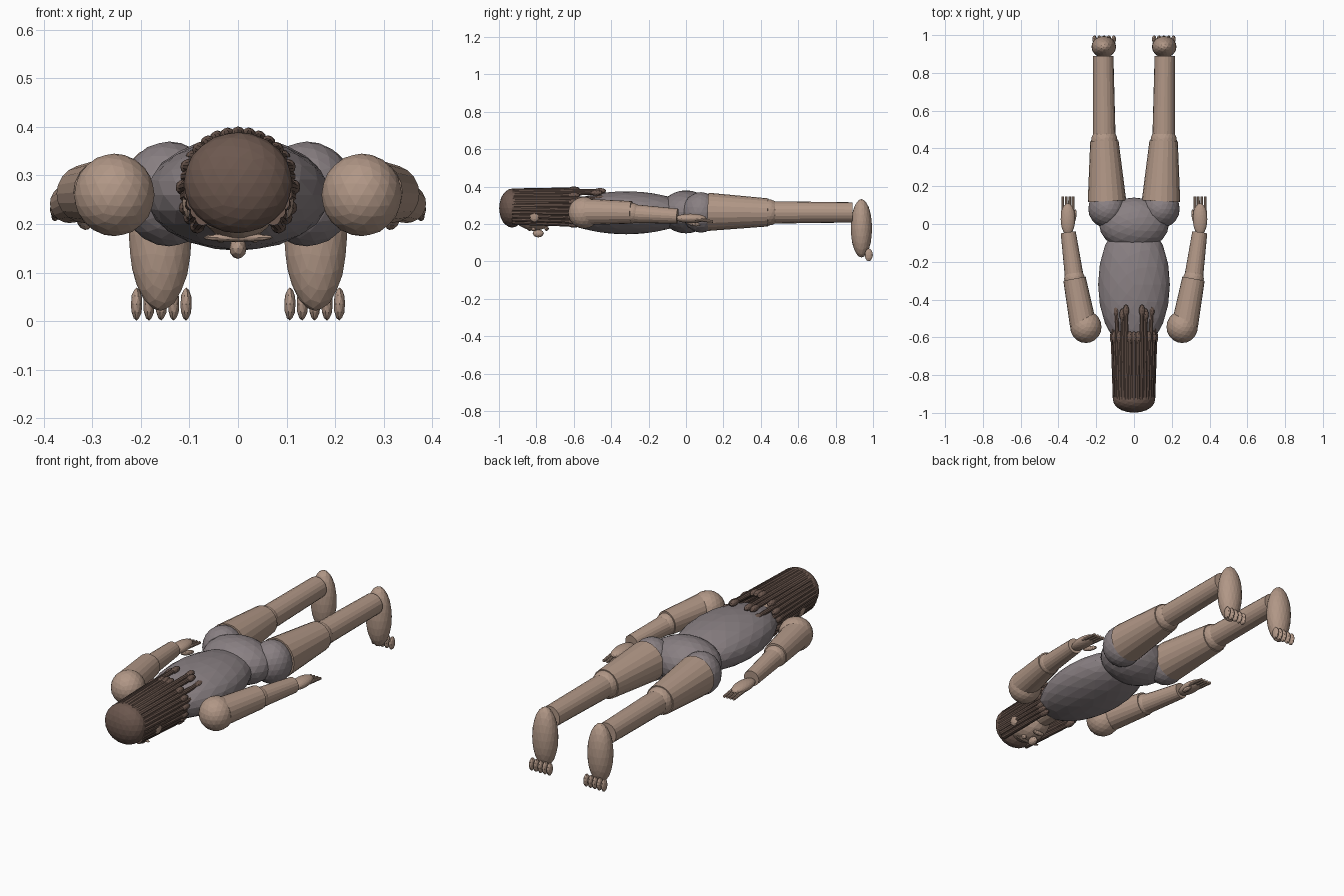
import bpy
import math
from mathutils import Vector

cube = bpy.data.objects.get("Cube")
if cube:
    bpy.data.objects.remove(cube, do_unlink=True)


def material(name, rgb):
    m = bpy.data.materials.new(name)
    m.use_nodes = True
    m.diffuse_color = (*rgb, 1)
    m.node_tree.nodes["Principled BSDF"].inputs["Base Color"].default_value = (*rgb, 1)
    return m


SKIN = material("skin", (0.44, 0.31, 0.24))
CLOTH = material("grey cloth", (0.25, 0.215, 0.225))
HAIR = material("brown hair", (0.15, 0.097, 0.077))


def ball(name, centre, radii, mat, detail=3, rot=(0, 0, 0)):
    bpy.ops.mesh.primitive_ico_sphere_add(subdivisions=detail, radius=1, location=centre, rotation=rot)
    ob = bpy.context.object
    ob.name = name
    ob.scale = radii if isinstance(radii, tuple) else (radii,) * 3
    ob.data.materials.append(mat)
    return ob


def limb(name, a, b, r1, r2, mat, sides=20):
    a, b = Vector(a), Vector(b)
    bpy.ops.mesh.primitive_cone_add(vertices=sides, radius1=r1, radius2=r2,
                                    depth=(b - a).length, location=(a + b) / 2)
    ob = bpy.context.object
    ob.name = name
    ob.rotation_mode = 'QUATERNION'
    ob.rotation_quaternion = (b - a).to_track_quat('Z', 'Y')
    ob.data.materials.append(mat)
    return ob


# Trunk, neck and head, lying face down
ball("torso", (0, -0.32, 0.26), (0.19, 0.35, 0.115), CLOTH)
ball("pelvis", (0, 0, 0.265), (0.185, 0.14, 0.115), CLOTH)
limb("neck", (0, -0.75, 0.265), (0, -0.55, 0.265), 0.055, 0.06, SKIN)
ball("head", (0, -0.81, 0.265), (0.09, 0.12, 0.1), SKIN)

# Face, pointing down
ball("nose", (0, -0.79, 0.15), (0.018, 0.03, 0.022), SKIN, 2)
ball("brow", (0, -0.835, 0.172), (0.075, 0.014, 0.009), SKIN, 2)
ball("mouth", (0, -0.745, 0.175), (0.035, 0.012, 0.012), SKIN, 2)

for s, side in ((1, "left"), (-1, "right")):
    ball(side + "_eye", (s * 0.035, -0.815, 0.175), 0.014, SKIN, 2)
    ball(side + "_ear", (s * 0.1, -0.81, 0.245), (0.015, 0.03, 0.035), SKIN, 2)

    # Arm
    ball(side + "_shoulder", (s * 0.255, -0.545, 0.26), (0.083, 0.085, 0.085), SKIN)
    limb(side + "_upper_arm", (s * 0.27, -0.53, 0.265), (s * 0.315, -0.29, 0.262), 0.07, 0.06, SKIN)
    ball(side + "_elbow", (s * 0.315, -0.29, 0.258), 0.055, SKIN)
    limb(side + "_forearm", (s * 0.315, -0.29, 0.256), (s * 0.348, -0.045, 0.242), 0.05, 0.04, SKIN)

    # Hand with four fingers and a thumb
    ball(side + "_palm", (s * 0.35, 0.025, 0.23), (0.038, 0.085, 0.025), SKIN)
    for i in range(4):
        x = s * (0.323 + 0.018 * i)
        limb(f"{side}_finger_{i + 1}", (x, 0.05, 0.225), (x, 0.145, 0.213), 0.009, 0.007, SKIN, 10)
    ball(side + "_thumb", (s * 0.318, 0.035, 0.203), (0.012, 0.045, 0.013), SKIN, 2, (-0.2, 0, s * 0.2))

    # Leg
    ball(side + "_hip", (s * 0.142, 0.08, 0.262), (0.1, 0.1, 0.108), CLOTH)
    limb(side + "_thigh", (s * 0.143, 0.12, 0.265), (s * 0.157, 0.44, 0.262), 0.102, 0.075, SKIN)
    ball(side + "_knee", (s * 0.157, 0.44, 0.262), 0.07, SKIN)
    limb(side + "_shin", (s * 0.157, 0.44, 0.262), (s * 0.163, 0.89, 0.262), 0.06, 0.054, SKIN)

    # Foot with toes pointing down
    ball(side + "_foot", (s * 0.16, 0.938, 0.177), (0.065, 0.057, 0.156), SKIN)
    for i in range(5):
        ball(f"{side}_toe_{i + 1}", (s * (0.107 + 0.0255 * i), 0.977, 0.035),
             (0.012, 0.022, 0.034), SKIN, 2)

# Hair cap and a fan of strands with rounded tips
ball("hair_cap", (0, -0.93, 0.285), (0.112, 0.069, 0.104), HAIR)
COUNT = 25
for i in range(COUNT):
    t = math.radians(-42 + 264 * i / (COUNT - 1))
    off = abs(i - COUNT // 2)
    end = -0.6 if off < 2 or off > 9 else (-0.48 if off % 2 else -0.6)
    if off in (2, 5):
        end = -0.46
    direction = Vector((math.cos(t), 0, math.sin(t)))
    a = Vector((0, -0.93, 0.277)) + direction * 0.098
    b = Vector((0, end, 0.272)) + direction * 0.113
    limb(f"hair_strand_{i + 1}", a, b, 0.015, 0.011, HAIR, 10)
    ball(f"hair_tip_{i + 1}", b, (0.016, 0.034, 0.016), HAIR, 2)
